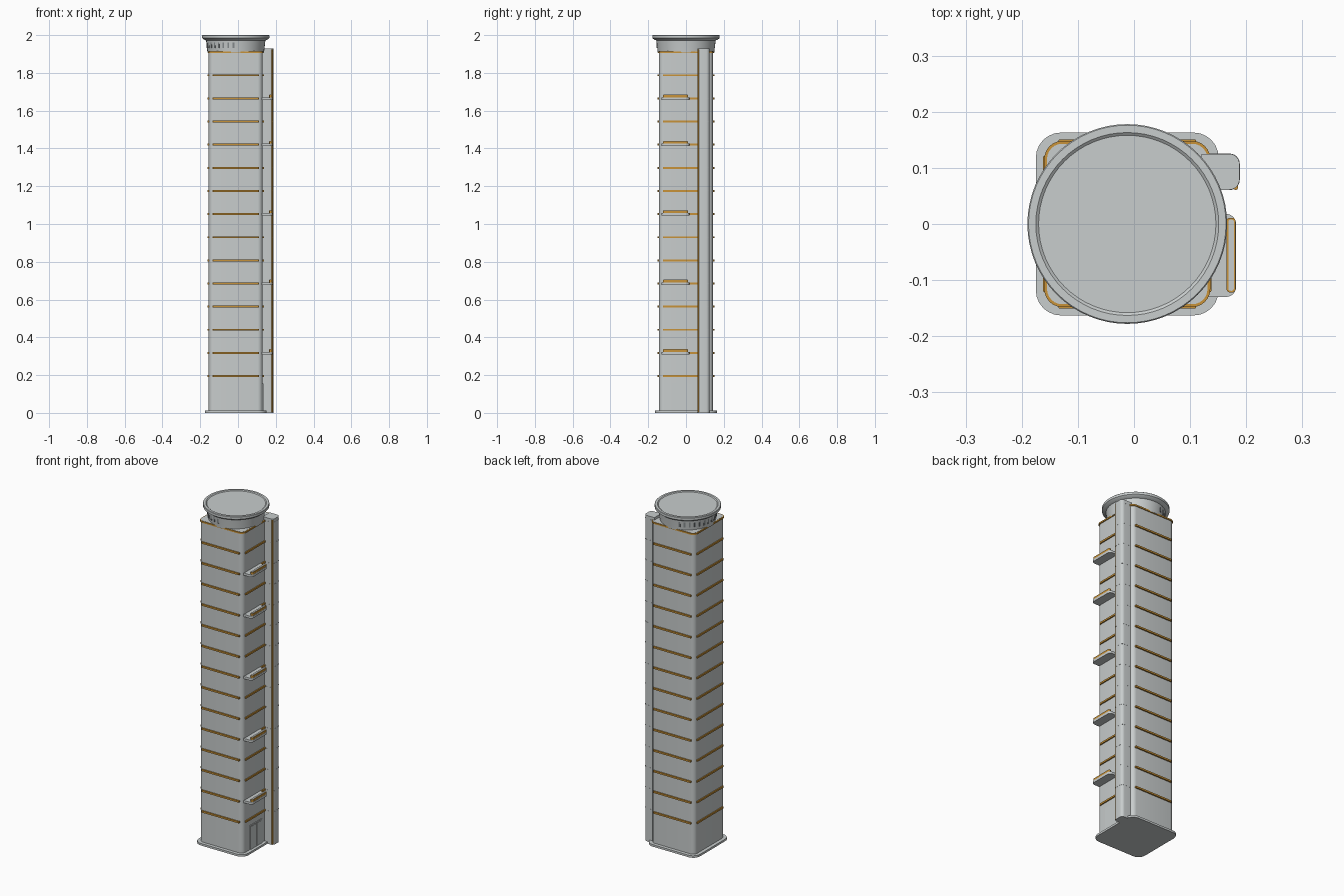
import bpy, bmesh, math
from mathutils import Matrix

if "Cube" in bpy.data.objects:
    bpy.data.objects.remove(bpy.data.objects["Cube"])


def material(name, rgb):
    m = bpy.data.materials.new(name)
    m.diffuse_color = (*rgb, 1)
    m.use_nodes = True
    m.node_tree.nodes["Principled BSDF"].inputs["Base Color"].default_value = m.diffuse_color
    return m


CONCRETE = material("pale grey", (0.58, 0.61, 0.61))
GOLD = material("gold trim", (0.58, 0.29, 0.04))
SLOT = material("slot grey", (0.22, 0.24, 0.25))
CX = -0.012          # tower axis
FLOORS = [0.195 + 0.1225 * i for i in range(15)]


def finish(name, bm, mat):
    bmesh.ops.recalc_face_normals(bm, faces=bm.faces)
    mesh = bpy.data.meshes.new(name)
    bm.to_mesh(mesh)
    bm.free()
    mesh.materials.append(mat)
    ob = bpy.data.objects.new(name, mesh)
    bpy.context.collection.objects.link(ob)
    bpy.ops.object.select_all(action='DESELECT')
    bpy.context.view_layer.objects.active = ob
    ob.select_set(True)
    bpy.ops.object.shade_smooth_by_angle(angle=math.radians(30))
    return ob


def outline(x0, x1, y0, y1, radii):
    """Rounded rectangle; radii for corners ++, -+, --, +-."""
    pts = []
    corners = [(x1, y1, -1, -1), (x0, y1, 1, -1), (x0, y0, 1, 1), (x1, y0, -1, 1)]
    for k, ((x, y, sx, sy), r) in enumerate(zip(corners, radii)):
        steps = 6 if r else 0
        for i in range(steps + 1):
            a = math.pi / 2 * (k + (i / steps if steps else 0))
            pts.append((x + sx * r + r * math.cos(a), y + sy * r + r * math.sin(a)))
    return pts


def slab(name, box, z0, z1, radii, mat):
    if not isinstance(radii, tuple):
        radii = (radii,) * 4
    bm = bmesh.new()
    f = bm.faces.new([bm.verts.new((x, y, z0)) for x, y in outline(*box, radii)])
    ext = bmesh.ops.extrude_face_region(bm, geom=[f], use_keep_orig=True)
    for v in ext["geom"]:
        if isinstance(v, bmesh.types.BMVert):
            v.co.z = z1
    return finish(name, bm, mat)


def lathe(name, profile, mat, n=64):
    bm = bmesh.new()
    vs = [bm.verts.new((r, 0, z)) for r, z in profile]
    es = [bm.edges.new(p) for p in zip(vs, vs[1:])]
    bmesh.ops.spin(bm, geom=vs + es, cent=(0, 0, 0), axis=(0, 0, 1),
                   angle=2 * math.pi, steps=n)
    bmesh.ops.remove_doubles(bm, verts=bm.verts, dist=1e-5)
    ob = finish(name, bm, mat)
    ob.location.x = CX
    return ob


# Base plate and main tower
slab("base_plate", (-0.175, 0.151, -0.163, 0.163), 0, 0.012, 0.045, CONCRETE)
slab("tower", (-0.155, 0.131, -0.143, 0.143), 0.012, 1.915, 0.027, CONCRETE)
slab("roof_trim", (-0.160, 0.136, -0.148, 0.148), 1.905, 1.914, 0.032, GOLD)

# Floor ledges on all four walls
for i, z in enumerate(FLOORS[:-1]):
    lo, hi = z - 0.005, z + 0.005
    for side, y in (("front", -0.144), ("back", 0.144)):
        slab(f"{side}_ledge_{i}", (-0.135, 0.111, y - 0.007, y + 0.007), lo, hi, 0.004, GOLD)
    slab(f"left_ledge_{i}", (-0.162, -0.149, -0.122, 0.122), lo, hi, 0.004, GOLD)
    slab(f"right_ledge_{i}", (0.125, 0.138, -0.122, 0.065), lo, hi, 0.004, GOLD)

# Stair shaft with floor joints and gold corner strip
slab("shaft", (0.12, 0.188, 0.061, 0.125), 0, 1.93, (0.018, 0, 0, 0.018), CONCRETE)
for i, z in enumerate(FLOORS):
    slab(f"shaft_joint_{i}", (0.12, 0.1885, 0.0605, 0.1255), z - 0.0015, z + 0.0015,
         (0.018, 0, 0, 0.018), CONCRETE)
slab("shaft_corner_strip", (0.177, 0.185, 0.061, 0.070), 0.005, 1.925, 0.003, GOLD)

# Balconies: slab and rounded parapet edged in gold
for i, k in enumerate((1, 4, 7, 10, 12)):
    z = FLOORS[k]
    slab(f"balcony_slab_{i}", (0.125, 0.182, -0.13, 0.018), z - 0.008, z + 0.006,
         (0.018, 0, 0, 0.018), CONCRETE)
    slab(f"balcony_parapet_{i}", (0.165, 0.181, -0.122, 0.011), z + 0.006, z + 0.018,
         0.006, GOLD)
    slab(f"balcony_cap_{i}", (0.168, 0.178, -0.119, 0.008), z + 0.017, z + 0.020,
         0.004, CONCRETE)

# Entrance: frame with two door leaves
slab("door_frame", (0.125, 0.135, -0.075, 0.035), 0.012, 0.155, 0, CONCRETE)
for i, y in enumerate((-0.068, -0.018)):
    slab(f"door_leaf_{i}", (0.13, 0.1365, y, y + 0.046), 0.014, 0.148, 0, CONCRETE)

# Round crown with overhanging rim and shallow roof dish
lathe("crown", [(0, 1.908), (0.150, 1.908), (0.152, 1.93), (0.157, 1.972),
                (0.168, 1.976), (0.178, 1.984), (0.178, 1.998), (0.176, 2.0),
                (0.163, 2.0), (0.158, 1.996), (0, 1.996)], CONCRETE)

# Narrow vent slots around the front left and back of the crown
for i in range(16):
    a = math.radians(108 + i * 10.5)
    bm = bmesh.new()
    bmesh.ops.create_cube(bm, size=1, matrix=Matrix.Diagonal((0.008, 0.009, 0.03, 1)))
    ob = finish(f"crown_slot_{i}", bm, SLOT)
    ob.location = (CX + 0.1515 * math.cos(a), 0.1515 * math.sin(a), 1.947)
    ob.rotation_euler.z = a
